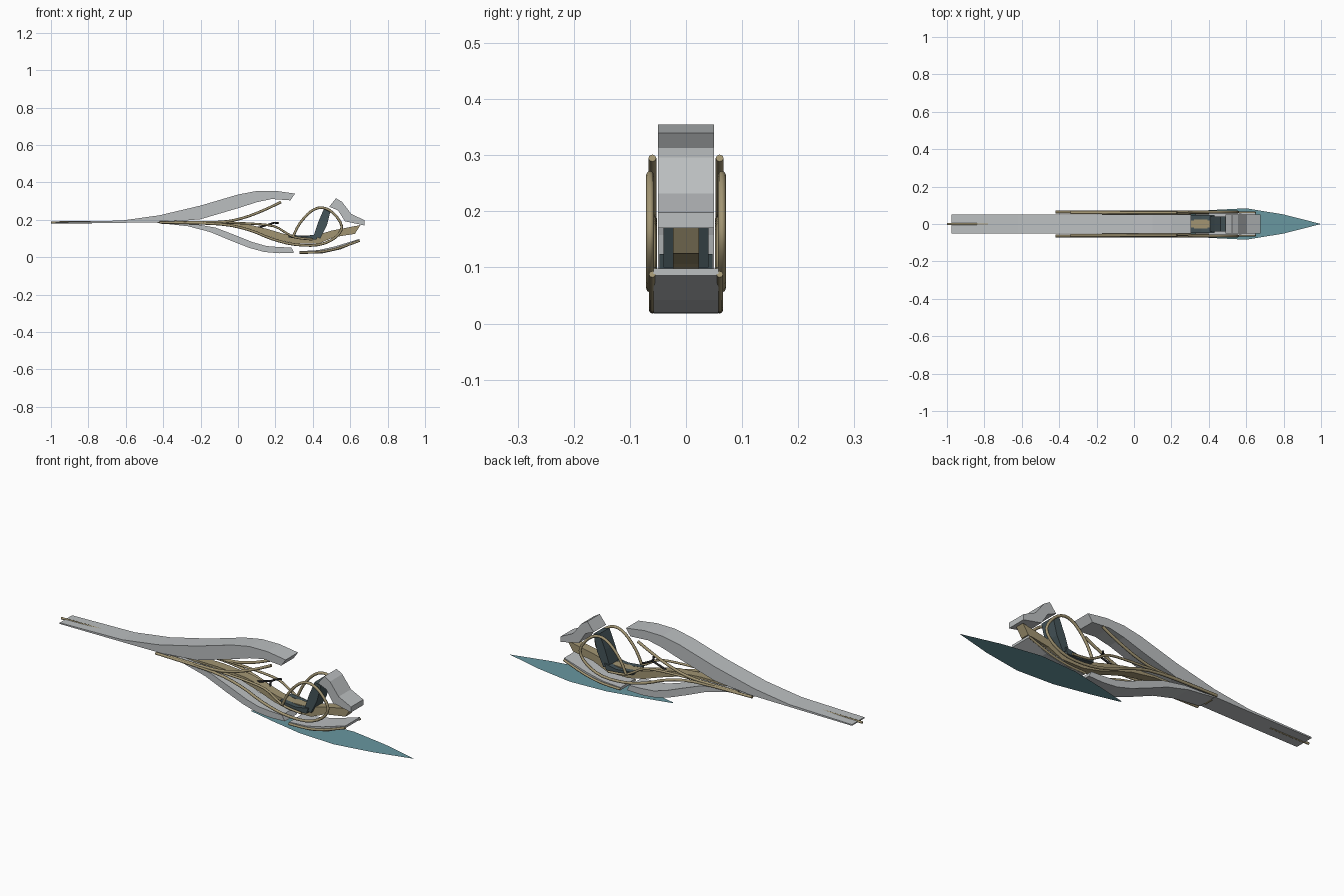
import bpy, bmesh

if "Cube" in bpy.data.objects:
    bpy.data.objects.remove(bpy.data.objects["Cube"])

def mat(name, r, g, b):
    m = bpy.data.materials.new(name)
    m.diffuse_color = (r, g, b, 1)
    m.use_nodes = True
    m.node_tree.nodes["Principled BSDF"].inputs["Base Color"].default_value = m.diffuse_color
    return m

GREY = mat("light grey", 0.50, 0.52, 0.53)
TAN = mat("tan", 0.36, 0.30, 0.17)
SLATE = mat("dark slate", 0.06, 0.09, 0.10)
TEAL = mat("teal", 0.14, 0.31, 0.35)
BLACK = mat("black", 0.02, 0.02, 0.022)

def finish(name, bm, m):
    bmesh.ops.recalc_face_normals(bm, faces=bm.faces)
    me = bpy.data.meshes.new(name)
    bm.to_mesh(me)
    bm.free()
    me.materials.append(m)
    ob = bpy.data.objects.new(name, me)
    bpy.context.collection.objects.link(ob)
    return ob

def slab(name, top, bottom, y0, y1, m):
    """Solid ribbon: matching top and bottom side-view edges, spanning y0..y1."""
    bm = bmesh.new()
    rings = []
    for t, b in zip(top, bottom):
        rings.append([bm.verts.new(p) for p in (
            (t[0], y0, t[1]), (t[0], y1, t[1]), (b[0], y1, b[1]), (b[0], y0, b[1]))])
    for a, b in zip(rings, rings[1:]):
        for i in range(4):
            j = (i + 1) % 4
            bm.faces.new((a[i], a[j], b[j], b[i]))
    bm.faces.new(rings[0])
    bm.faces.new(rings[-1])
    return finish(name, bm, m)

def smooth_path(pts, n=4):
    """Catmull-Rom points through a 3D path."""
    out = []
    p = [pts[0]] + list(pts) + [pts[-1]]
    for i in range(1, len(p) - 2):
        a, b, c, d = p[i - 1:i + 3]
        for k in range(n):
            t = k / n
            out.append([0.5 * (2 * b[q] + (c[q] - a[q]) * t
                               + (2 * a[q] - 5 * b[q] + 4 * c[q] - d[q]) * t * t
                               + (3 * b[q] - a[q] - 3 * c[q] + d[q]) * t ** 3) for q in range(3)])
    out.append(list(pts[-1]))
    return out

def tube(name, pts, r, m, n=3):
    cu = bpy.data.curves.new(name, 'CURVE')
    cu.dimensions = '3D'
    cu.bevel_depth = r
    cu.bevel_resolution = 2
    cu.use_fill_caps = True
    path = smooth_path(pts, n)
    sp = cu.splines.new('POLY')
    sp.points.add(len(path) - 1)
    for q, p in zip(sp.points, path):
        q.co = (*p, 1)
    cu.materials.append(m)
    ob = bpy.data.objects.new(name, cu)
    bpy.context.collection.objects.link(ob)
    return ob

# upper shell with its long thin tail
slab("upper_shell",
     [(-.975, .188), (-.62, .196), (-.42, .224), (-.2, .276), (0, .335), (.1, .354), (.2, .355), (.305, .340)],
     [(-.975, .182), (-.62, .184), (-.40, .186), (-.2, .203), (0, .262), (.1, .294), (.18, .311), (.28, .304)],
     -.05, .05, GREY)
# lower shell
slab("lower_shell",
     [(-.42, .186), (-.25, .181), (-.12, .158), (0, .112), (.08, .080), (.15, .060), (.22, .054), (.285, .052)],
     [(-.42, .182), (-.27, .166), (-.15, .135), (-.03, .085), (.06, .050), (.14, .028), (.22, .021), (.30, .024)],
     -.05, .05, GREY)
# front upper block
slab("front_cowl",
     [(.524, .315), (.556, .296), (.605, .232), (.675, .198)],
     [(.488, .270), (.535, .250), (.572, .192), (.675, .170)],
     -.05, .05, GREY)
# front lower plate
slab("nose_plate",
     [(.33, .032), (.43, .038), (.52, .058), (.65, .098)],
     [(.33, .018), (.45, .020), (.55, .042), (.65, .086)],
     -.058, .058, GREY)
# central spine hull
slab("spine_hull",
     [(-.43, .190), (-.1, .187), (.06, .174), (.16, .150), (.24, .126), (.31, .116), (.42, .118), (.50, .142), (.655, .172)],
     [(-.43, .182), (-.1, .176), (.03, .155), (.13, .124), (.22, .092), (.31, .072), (.43, .072), (.51, .106), (.625, .125)],
     -.023, .023, TAN)
# seat cushions on both sides of the spine, and the seat back
for s, side in ((1, "left"), (-1, "right")):
    slab("seat_cushion_" + side,
         [(.27, .122), (.36, .112), (.43, .124)], [(.27, .106), (.36, .092), (.42, .094)],
         *sorted((s * .02, s * .047)), SLATE)
slab("seat_back", [(.405, .115), (.43, .19), (.462, .265)], [(.44, .10), (.475, .17), (.497, .255)],
     -.04, .04, SLATE)

# frame rails, mirrored left and right
rails = {
    "upper_rail": (.060, .007, [(-.34, .188), (-.1, .188), (.02, .208), (.13, .248), (.23, .295)]),
    "loop_rail": (.064, .007, [(-.42, .186), (-.1, .177), (.06, .145), (.18, .098), (.30, .068), (.43, .066),
                               (.52, .105), (.555, .165), (.51, .235), (.45, .265), (.39, .245),
                               (.33, .18), (.295, .112)]),
    "middle_rail": (.058, .006, [(-.17, .188), (.06, .180), (.19, .166), (.26, .128), (.31, .105), (.40, .095)]),
    "nose_rail": (.060, .006, [(.33, .024), (.43, .027), (.53, .046), (.65, .088)]),
}
for name, (y, r, pts) in rails.items():
    for s, side in ((1, "left"), (-1, "right")):
        tube(name + "_" + side, [(x, s * y, z) for x, z in pts], r, TAN)

# tail rod, steering column and handlebar
tube("tail_rod", [(-1, 0, .186), (-.78, 0, .187)], .006, TAN, 1)
tube("steering_column", [(.10, 0, .155), (.19, 0, .183)], .005, BLACK, 1)
tube("handlebar", [(.215, -.045, .182), (.195, -.015, .184), (.195, .015, .184), (.215, .045, .182)], .005, BLACK, 2)

# flat pointed sheet on the ground
bm = bmesh.new()
half = [(.075, .004), (.22, .038), (.40, .074), (.60, .084), (.80, .051)]
bm.faces.new([bm.verts.new((x, -y, 0)) for x, y in half] + [bm.verts.new((1, 0, 0))]
             + [bm.verts.new((x, y, 0)) for x, y in reversed(half)])
sheet = finish("ground_sheet", bm, TEAL)
if sheet.data.polygons[0].normal.z < 0:
    sheet.data.flip_normals()
